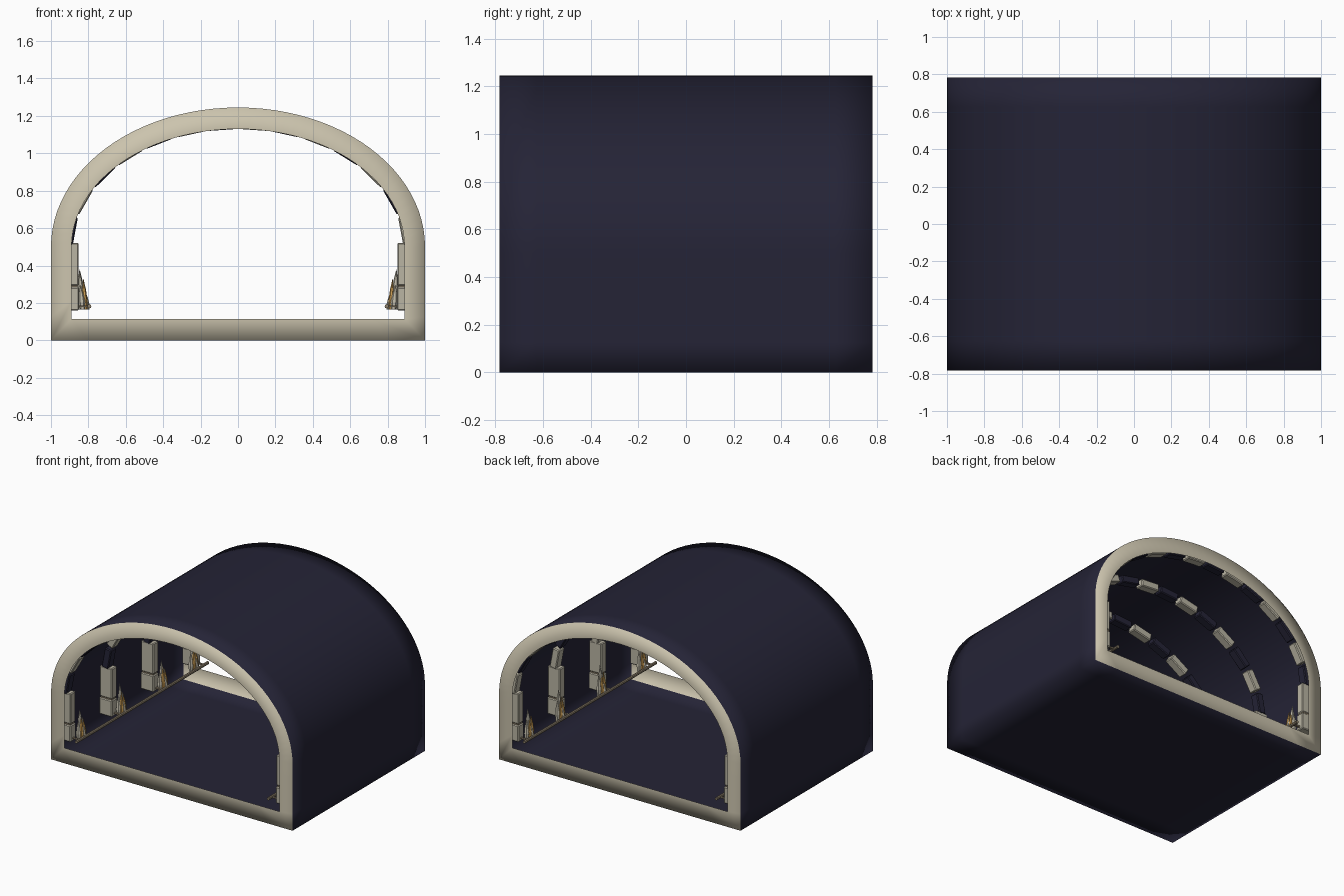
import bpy, bmesh, math, random
from mathutils import Matrix, Vector

random.seed(4)
if "Cube" in bpy.data.objects:
    bpy.data.objects.remove(bpy.data.objects["Cube"])


def material(name, rgb):
    m = bpy.data.materials.new(name)
    m.use_nodes = True
    m.diffuse_color = (*rgb, 1)
    m.node_tree.nodes["Principled BSDF"].inputs["Base Color"].default_value = (*rgb, 1)
    return m


NAVY = material("dark navy", (0.018, 0.017, 0.037))
CREAM = material("cream stone", (0.60, 0.55, 0.42))
STONE = material("grey stone", (0.49, 0.46, 0.37))
AMBER = material("amber", (0.62, 0.35, 0.09))
BRONZE = material("bronze", (0.27, 0.22, 0.15))

HALF_LEN, SPRING = 0.783, 0.5     # half depth, height where the arch begins
STATIONS = (-0.735, -0.245, 0.245, 0.735)


def finish(bm, name, mats, smooth=False):
    bmesh.ops.recalc_face_normals(bm, faces=bm.faces)
    me = bpy.data.meshes.new(name)
    bm.to_mesh(me)
    bm.free()
    for m in mats:
        me.materials.append(m)
    if smooth:
        me.polygons.foreach_set("use_smooth", [True] * len(me.polygons))
    ob = bpy.data.objects.new(name, me)
    bpy.context.collection.objects.link(ob)
    return ob


def outline(half_w, top, base, arch=48, wall=4, floor=10):
    """Closed tunnel section: floor, right wall, elliptical arch, left wall."""
    pts = [(half_w * (2 * i / floor - 1), base) for i in range(floor)]
    pts += [(half_w, base + (SPRING - base) * i / wall) for i in range(wall)]
    for i in range(arch):
        t = math.pi * i / arch
        pts.append((half_w * math.cos(t), SPRING + (top - SPRING) * math.sin(t)))
    pts += [(-half_w, SPRING + (base - SPRING) * i / wall) for i in range(wall)]
    return pts


def loft(bm, rings, mats):
    loops = [[bm.verts.new((x, y, z)) for x, z in pts] for pts, y in rings]
    for k, (a, b) in enumerate(zip(loops, loops[1:])):
        for i in range(len(a)):
            j = (i + 1) % len(a)
            bm.faces.new((a[i], a[j], b[j], b[i])).material_index = mats[k]


def box(bm, centre, size, rot=None, bevel=0.006, mat=0):
    m = Matrix.Translation(centre) @ (rot or Matrix()) @ Matrix.Diagonal((*size, 1))
    made = bmesh.ops.create_cube(bm, size=1, matrix=m)
    faces = {f for v in made["verts"] for f in v.link_faces}
    for f in faces:
        f.material_index = mat
    if bevel:
        edges = list({e for f in faces for e in f.edges})
        bmesh.ops.bevel(bm, geom=edges, offset=bevel, segments=1, affect='EDGES',
                        material=mat)


def spire(bm, base, radius, height, lean, mat, sides=6):
    """Pointed shard: a tapering shaft with a sharp tip."""
    levels = ((0, 0.75), (0.3, 1.0), (0.62, 0.72))
    rings = []
    for h, r in levels:
        ring = []
        for i in range(sides):
            a = math.tau * i / sides
            off = Vector((radius * r * math.cos(a), radius * r * math.sin(a), 0))
            ring.append(bm.verts.new(Vector(base) + Vector(lean) * h + off
                                     + Vector((0, 0, height * h))))
        rings.append(ring)
    tip = bm.verts.new(Vector(base) + Vector(lean) + Vector((0, 0, height)))
    faces = [bm.faces.new(rings[0][::-1])]
    for i in range(sides):
        j = (i + 1) % sides
        for a, b in zip(rings, rings[1:]):
            faces.append(bm.faces.new((a[i], a[j], b[j], b[i])))
        faces.append(bm.faces.new((rings[-1][i], rings[-1][j], tip)))
    for f in faces:
        f.material_index = mat


# Tunnel shell with a flat stone rim at each open end
outer, inner = outline(1.0, 1.245, 0.0), outline(0.89, 1.13, 0.115)
bm = bmesh.new()
steps = 10
rings = [(inner, -HALF_LEN)]
rings += [(outer, HALF_LEN * (2 * i / steps - 1)) for i in range(steps + 1)]
rings += [(inner, HALF_LEN)]
loft(bm, rings, [1] + [0] * steps + [1])
finish(bm, "tunnel_shell", [NAVY, CREAM], smooth=True)

# Arch ribs of alternating dark and light blocks
BLOCKS = 14
for n, y in enumerate(STATIONS):
    bm = bmesh.new()
    a, b = 0.905, 0.655
    # even spacing along the ellipse
    fine = [(a * math.cos(math.pi * i / 400), b * math.sin(math.pi * i / 400))
            for i in range(401)]
    dist = [0]
    for p, q in zip(fine, fine[1:]):
        dist.append(dist[-1] + math.dist(p, q))
    for k in range(BLOCKS):
        goal = dist[-1] * (k + 0.5) / BLOCKS
        i = min(range(401), key=lambda s: abs(dist[s] - goal))
        x, h = fine[i]
        tangent = math.atan2(b * b * x, -a * a * h)
        rot = Matrix.Rotation(-tangent, 4, 'Y')
        box(bm, (x, y, SPRING + h), (dist[-1] / BLOCKS * 0.86, 0.065, 0.055),
            rot, mat=k % 2)
    finish(bm, f"arch_rib_{n + 1}", [STONE, NAVY])

# Wall furniture, repeated on both sides
for side, label in ((-1, "right"), (1, "left")):
    # Two-block columns with a dark joint
    for n, y in enumerate(STATIONS):
        bm = bmesh.new()
        x = side * 0.903
        box(bm, (x, y, 0.222), (0.106, 0.066, 0.124))
        box(bm, (x, y, 0.287), (0.09, 0.054, 0.014), bevel=0, mat=1)
        box(bm, (x, y, 0.407), (0.102, 0.06, 0.228))
        finish(bm, f"{label}_column_{n + 1}", [STONE, BRONZE])

    # Shard clusters beside the columns
    for n, y in enumerate((-0.665, -0.19, 0.3, 0.665)):
        bm = bmesh.new()
        wall = side * 0.835
        for dy, dx, r, h, mat in (
                (0.0, 0.0, 0.022, 0.22, 0), (-0.036, 0.004, 0.018, 0.14, 0),
                (0.036, 0.006, 0.018, 0.15, 0), (0.016, 0.022, 0.013, 0.15, 1),
                (-0.018, 0.02, 0.014, 0.17, 1), (0.0, 0.03, 0.014, 0.10, 0)):
            h *= random.uniform(0.93, 1.0)
            spire(bm, (wall - side * dx, y + dy, 0.165), r, h,
                  (side * 0.012, -dy * 0.4, 0), mat)
        finish(bm, f"{label}_shard_cluster_{n + 1}", [STONE, AMBER])

    # Long rail running along the wall
    bm = bmesh.new()
    bmesh.ops.create_cone(
        bm, cap_ends=True, segments=8, radius1=0.011, radius2=0.011, depth=1.56,
        matrix=Matrix.Translation((side * 0.795, 0, 0.182))
        @ Matrix.Rotation(math.pi / 2, 4, 'X'))
    # Rail brackets back to each column
    for y in STATIONS:
        box(bm, (side * 0.825, y, 0.182), (0.06, 0.014, 0.01), bevel=0)
    finish(bm, f"{label}_rail", [BRONZE])
